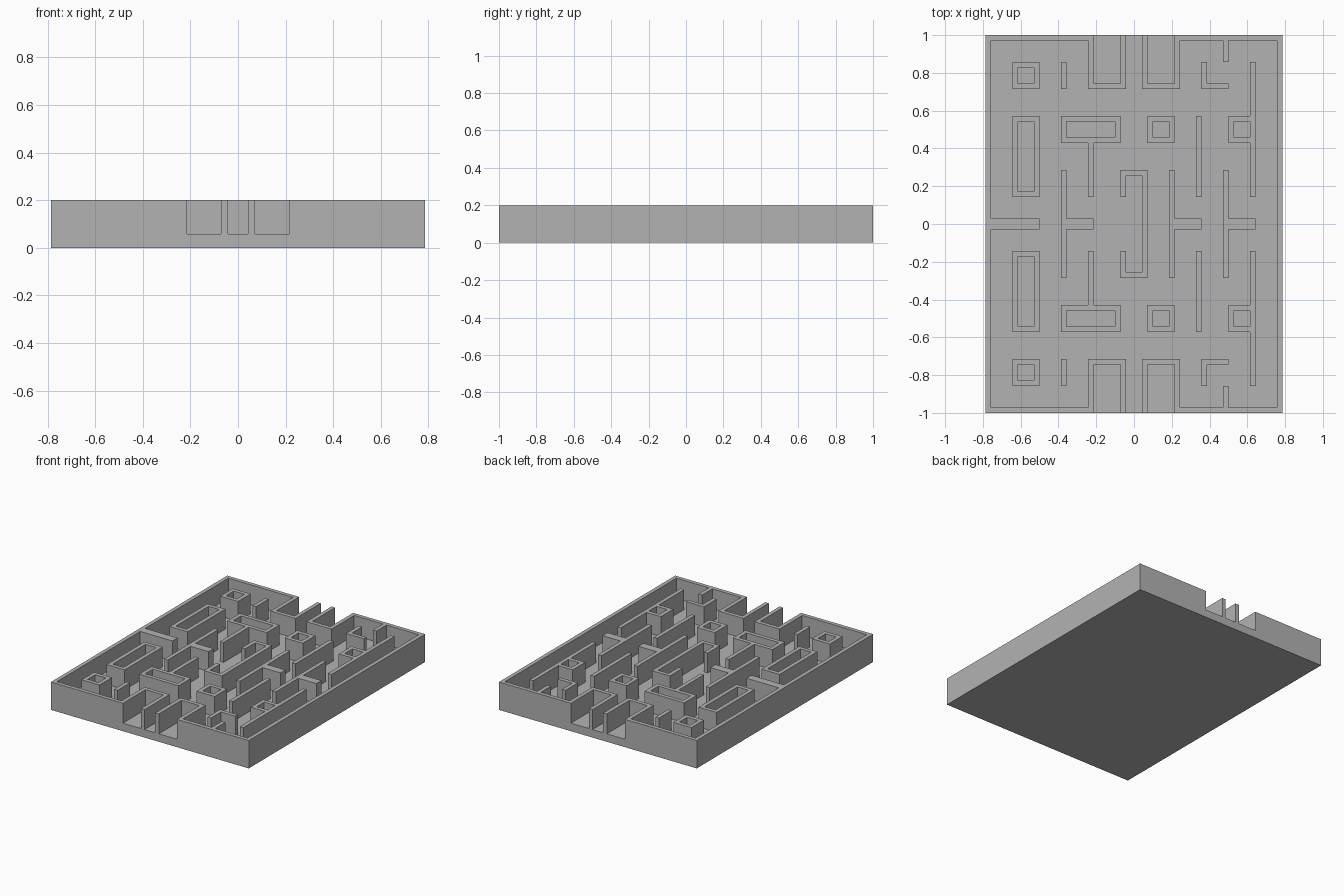
import bpy, bmesh
from mathutils import Vector

cube = bpy.data.objects.get("Cube")
if cube:
    bpy.data.objects.remove(cube, do_unlink=True)

# The plan is drawn on a grid whose unit is one wall thickness
U = 1 / 35
W, D = 55, 70
FLOOR, WALL = 2 * U, 5 * U

grey = bpy.data.materials.new("plain grey")
grey.use_nodes = True
colour = (0.45, 0.45, 0.45, 1)
grey.diffuse_color = colour
grey.node_tree.nodes["Principled BSDF"].inputs["Base Color"].default_value = colour


def cells(rects):
    """Grid cells covered by rectangles (x0, y0, x1, y1)."""
    return {(x, y) for x0, y0, x1, y1 in rects
            for x in range(x0, x1) for y in range(y0, y1)}


def ring(x0, y0, x1, y1):
    """Four walls around a rectangle."""
    return [(x0, y0, x1, y0 + 1), (x0, y1 - 1, x1, y1),
            (x0, y0, x0 + 1, y1), (x1 - 1, y0, x1, y1)]


def flip(rects):
    """Mirror rectangles from back to front."""
    return [(x0, D - y1, x1, D - y0) for x0, y0, x1, y1 in rects]


def raise_faces(bm, faces, height, keep=False):
    out = bmesh.ops.extrude_face_region(bm, geom=faces, use_keep_orig=keep)["geom"]
    verts = [g for g in out if isinstance(g, bmesh.types.BMVert)]
    bmesh.ops.translate(bm, vec=Vector((0, 0, height)), verts=verts)
    return [g for g in out if isinstance(g, bmesh.types.BMFace)]


def build(name, plan, z, height, upper=None, upper_height=0):
    """Extrude plan cells into a solid, then raise the upper cells further."""
    bm = bmesh.new()
    corners = {}
    for x, y in sorted(plan):
        quad = []
        for p in ((x, y), (x + 1, y), (x + 1, y + 1), (x, y + 1)):
            if p not in corners:
                corners[p] = bm.verts.new(((p[0] - W / 2) * U, (p[1] - D / 2) * U, z))
            quad.append(corners[p])
        bm.faces.new(quad)
    top = raise_faces(bm, bm.faces[:], height, keep=True)
    if upper:
        def cell(face):
            c = face.calc_center_median()
            return int(c.x / U + W / 2), int(c.y / U + D / 2)
        raise_faces(bm, [f for f in top if cell(f) in upper], upper_height)
    bmesh.ops.recalc_face_normals(bm, faces=bm.faces[:])
    bmesh.ops.dissolve_limit(bm, angle_limit=0.01, verts=bm.verts[:], edges=bm.edges[:])
    mesh = bpy.data.meshes.new(name)
    bm.to_mesh(mesh)
    bm.free()
    mesh.materials.append(grey)
    bpy.context.collection.objects.link(bpy.data.objects.new(name, mesh))


# Tray: floor slab, rim, gate bays at both ends and stubs joined to the rim
back_edge = [
    (0, 69, 20, 70), (35, 69, 55, 70),
    (19, 60, 20, 70), (25, 60, 26, 70), (19, 60, 26, 61),
    (29, 60, 30, 70), (35, 60, 36, 70), (29, 60, 36, 61),
    (44, 65, 45, 70),
]
sides = [(0, 0, 1, D), (W - 1, 0, W, D), (0, 34, 10, 36)]
build("tray", cells([(0, 0, W, D)]), 0, FLOOR,
      cells(back_edge + flip(back_edge) + sides), WALL)

# Free-standing walls that repeat at the back and the front
paired = {
    "corner_room": ring(5, 60, 10, 65),
    "long_room": ring(5, 40, 10, 55),
    "short_wall": [(14, 60, 15, 65)],
    "stemmed_room": ring(14, 50, 25, 55) + [(19, 40, 20, 50)],
    "square_room": ring(30, 50, 35, 55),
    "long_wall": [(39, 40, 40, 55)],
    "corner_wall": [(40, 60, 41, 65), (40, 60, 45, 61)],
    "walled_room": ring(45, 50, 50, 55) + [(49, 40, 50, 65)],
}
for name, rects in paired.items():
    build("back_" + name, cells(rects), FLOOR, WALL)
    build("front_" + name, cells(flip(rects)), FLOOR, WALL)

# Middle row: three T walls and a hooked wall
for name, x, reach in (("right", 14, 6), ("centre", 34, 6), ("left", 44, 6)):
    build(name + "_t_wall", cells([(x, 25, x + 1, 45), (x, 34, x + reach, 36)]),
          FLOOR, WALL)
hook = [(25, 44, 30, 45), (25, 40, 26, 45)]
build("hooked_wall", cells(hook + flip(hook) + [(29, 25, 30, 45)]), FLOOR, WALL)
